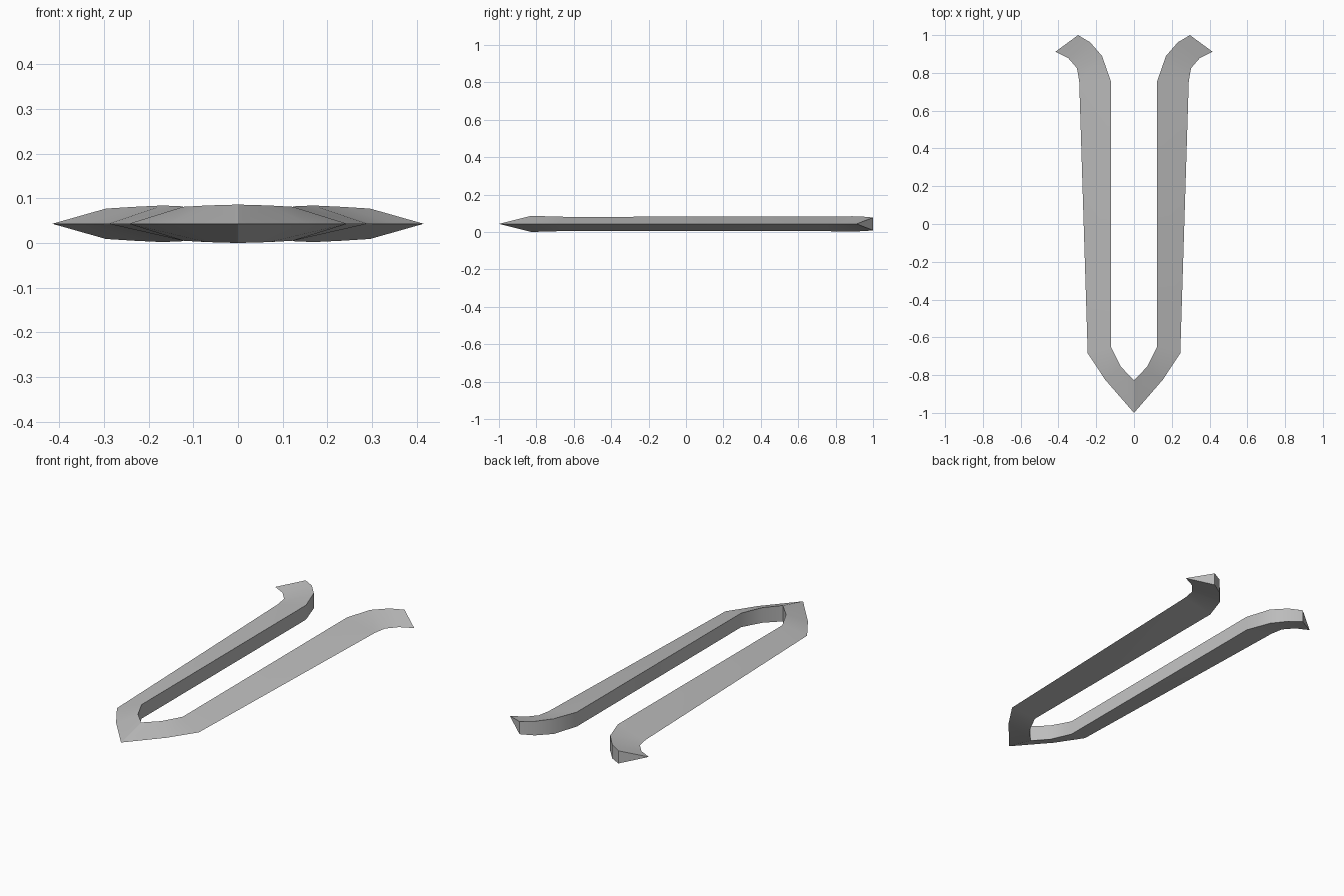
import bpy
import bmesh
import math

cube = bpy.data.objects.get("Cube")
if cube:
    bpy.data.objects.remove(cube, do_unlink=True)

steel = bpy.data.materials.new("grey_steel")
steel.use_nodes = True
grey = (0.5, 0.5, 0.5, 1)
steel.diffuse_color = grey
steel.node_tree.nodes["Principled BSDF"].inputs["Base Color"].default_value = grey

MID = 0.043
# Left half, from the point to the curled end: sharp outer edge, thick inner edge, half thickness
OUTER = [(0, -1), (0.152, -0.825), (0.245, -0.685), (0.29, 0.757),
         (0.302, 0.825), (0.348, 0.878), (0.416, 0.912)]
INNER = [(0, -0.828), (0.07, -0.755), (0.123, -0.648), (0.123, 0.757),
         (0.169, 0.889), (0.232, 0.962), (0.296, 1)]
HALF = [0.043, 0.041, 0.038, 0.039, 0.041, 0.038, 0.034]

# Wedge section swept along the blade
bm = bmesh.new()
sections = []
for (ox, oy), (ix, iy), h in zip(OUTER, INNER, HALF):
    sections.append([bm.verts.new((ox, oy, MID)),
                     bm.verts.new((ix, iy, MID + h)),
                     bm.verts.new((ix, iy, MID - h))])
for a, b in zip(sections, sections[1:]):
    for i in range(3):
        j = (i + 1) % 3
        bm.faces.new((a[i], a[j], b[j], b[i]))
bm.faces.new(sections[-1])  # cap of the curled end

# Mirror into the other arm and weld at the point
geom = bm.verts[:] + bm.edges[:] + bm.faces[:]
bmesh.ops.mirror(bm, geom=geom, axis='X', merge_dist=0.001)
bmesh.ops.remove_doubles(bm, verts=bm.verts[:], dist=0.001)
bmesh.ops.recalc_face_normals(bm, faces=bm.faces[:])

mesh = bpy.data.meshes.new("forked_blade")
bm.to_mesh(mesh)
bm.free()
mesh.materials.append(steel)
blade = bpy.data.objects.new("forked_blade", mesh)
bpy.context.collection.objects.link(blade)

bpy.ops.object.select_all(action='DESELECT')
blade.select_set(True)
bpy.context.view_layer.objects.active = blade
bpy.ops.object.shade_smooth_by_angle(angle=math.radians(30))
